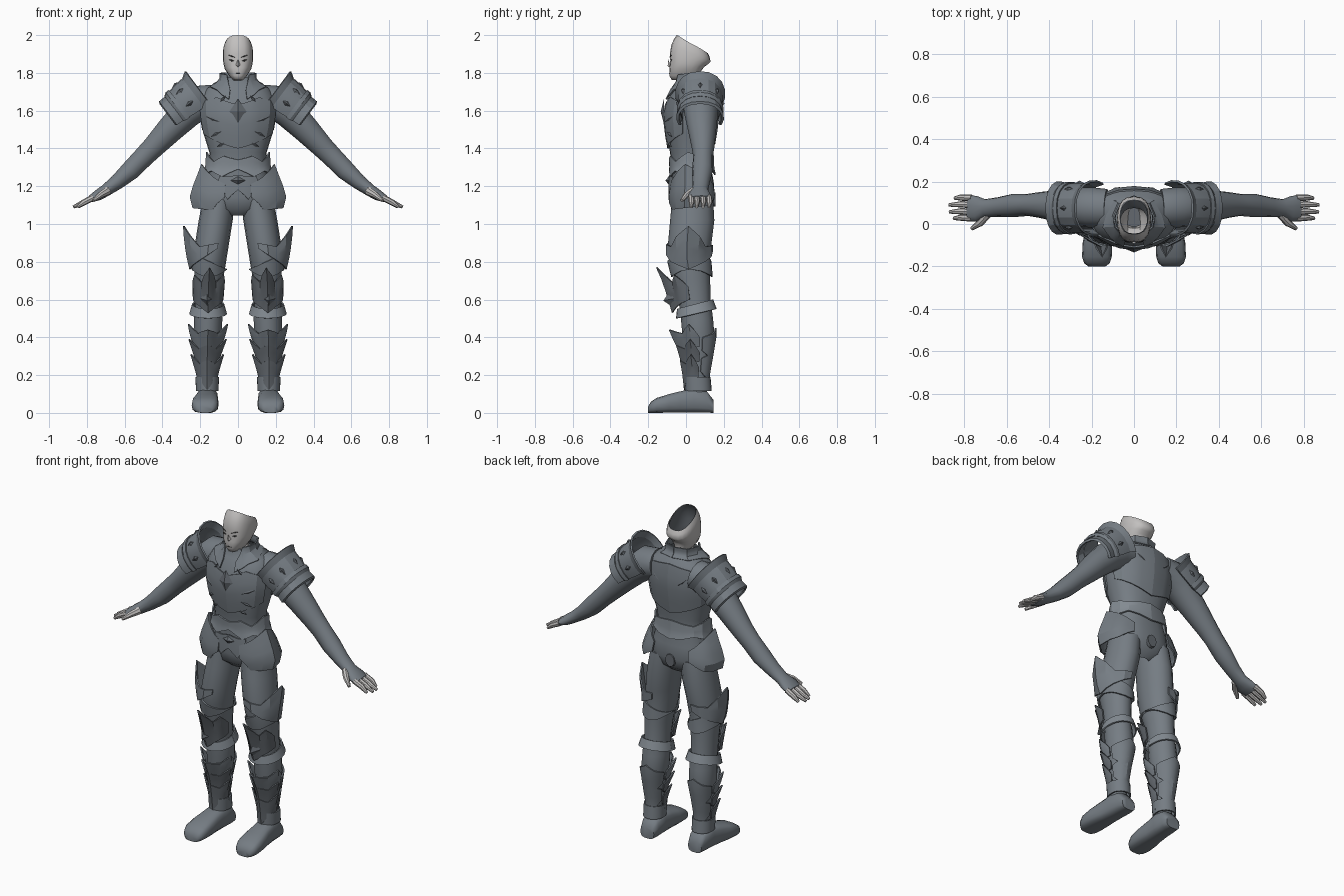
import bpy, bmesh, math
from mathutils import Vector as V


def material(name, rgb):
    m = bpy.data.materials.new(name)
    m.diffuse_color = (*rgb, 1)
    return m


ARMOUR = material("slate_armour", (.18, .205, .23))
TRIM = material("pale_steel_trim", (.23, .26, .29))
DARK = material("dark_steel", (.125, .14, .157))
SKIN = material("pale_skin", (.54, .527, .52))
INK = material("ink", (.05, .05, .05))


def spow(v, e):
    return math.copysign(abs(v) ** e, v)


def finish(name, bm, mat, mirror=True, thick=0, sharp=35):
    bmesh.ops.recalc_face_normals(bm, faces=bm.faces[:])
    for f in bm.faces:
        f.smooth = sharp > 0
    for e in bm.edges:
        e.smooth = len(e.link_faces) == 2 and e.calc_face_angle(0) < math.radians(sharp)
    me = bpy.data.meshes.new(name)
    bm.to_mesh(me)
    bm.free()
    me.materials.append(mat)
    ob = bpy.data.objects.new(name, me)
    bpy.context.collection.objects.link(ob)
    if thick:
        s = ob.modifiers.new("thickness", 'SOLIDIFY')
        s.thickness = thick
        s.offset = 0
    if mirror:
        ob.modifiers.new("mirror", 'MIRROR')
    return ob


def loft(name, rings, mat, closed=True, caps=False, **kw):
    bm = bmesh.new()
    rows = [[bm.verts.new(p) for p in r] for r in rings]
    n = len(rows[0])
    for a, b in zip(rows, rows[1:]):
        for i in range(n if closed else n - 1):
            j = (i + 1) % n
            bm.faces.new((a[i], a[j], b[j], b[i]))
    if caps:
        bm.faces.new(rows[0])
        bm.faces.new(rows[-1])
    return finish(name, bm, mat, **kw)


def tube(name, pts, mat, n=12, ref=(0, 1, 0), axis=None, e=1, caps=True, **kw):
    """Points are x, y, z, radius along ref, radius across it."""
    rings = []
    for i, p in enumerate(pts):
        a, b = pts[max(i - 1, 0)], pts[min(i + 1, len(pts) - 1)]
        t = V(axis) if axis else (V(b[:3]) - V(a[:3])).normalized()
        u = V(ref)
        u = (u - t * u.dot(t)).normalized()
        v = t.cross(u)
        ring = []
        for k in range(n):
            w = math.tau * k / n
            ring.append(V(p[:3]) + u * p[3] * spow(math.cos(w), e) + v * p[4] * spow(math.sin(w), e))
        rings.append(ring)
    return loft(name, rings, mat, caps=caps, **kw)


def surface(body, z, ang, off):
    """Point at a height and angle on a stack of z, cx, cy, rx, ry sections."""
    rings, e = body
    z0 = min(max(z, rings[0][0]), rings[-1][0])
    for a, b in zip(rings, rings[1:]):
        if a[0] <= z0 <= b[0]:
            f = (z0 - a[0]) / (b[0] - a[0])
            _, cx, cy, rx, ry = [p + (q - p) * f for p, q in zip(a, b)]
            break
    w = math.radians(ang)
    return V((cx + (rx + off) * spow(math.cos(w), e), cy + (ry + off) * spow(math.sin(w), e), z))


def wrap(name, body, cols, mat, rows=4, thick=.008):
    """Plate around a body; columns are angle, low z, low offset, high z, high offset."""
    fine = []
    for a, b in zip(cols, cols[1:]):
        fine += [a, [(p + q) / 2 for p, q in zip(a, b)]]
    fine.append(cols[-1])
    rings = [[surface(body, zb + (zt - zb) * k / rows, a, ob + (ot - ob) * k / rows)
              for a, zb, ob, zt, ot in fine] for k in range(rows + 1)]
    return loft(name, rings, mat, closed=False, thick=thick, sharp=25)


def gem(name, c, normal, w, h, depth, mat, up=(0, 0, 1), mirror=True):
    """Four-sided stud."""
    n, u, c = V(normal).normalized(), V(up), V(c)
    u = (u - n * u.dot(n)).normalized()
    s = n.cross(u)
    bm = bmesh.new()
    base = [bm.verts.new(c + d) for d in (s * w, u * h, -s * w, -u * h)]
    tip = bm.verts.new(c + n * depth)
    bm.faces.new(base)
    for i in range(4):
        bm.faces.new((base[i], base[(i + 1) % 4], tip))
    return finish(name, bm, mat, mirror=mirror, sharp=0)


# Torso and legs
TORSO = ([(1.045, 0, .035, .05, .06), (1.08, 0, .035, .15, .1), (1.14, 0, .037, .178, .116),
          (1.22, 0, .035, .17, .112), (1.30, 0, .03, .148, .103), (1.38, 0, .025, .152, .11),
          (1.48, 0, .025, .183, .128), (1.58, 0, .027, .2, .14), (1.66, 0, .037, .2, .132),
          (1.72, 0, .045, .165, .11), (1.755, 0, .035, .095, .08), (1.775, 0, .03, .085, .075)], .85)
LEG = ([(.09, .163, .06, .045, .05), (.2, .163, .06, .045, .052), (.3, .163, .065, .055, .065),
        (.42, .16, .065, .075, .085), (.5, .158, .058, .075, .085), (.6, .158, .045, .07, .085),
        (.7, .155, .035, .075, .093), (.8, .148, .018, .085, .107), (.9, .137, .02, .09, .115),
        (1.02, .118, .033, .09, .117), (1.14, .1, .035, .085, .108)], 1)
for name, body, n, caps, mir in (("torso", TORSO, 24, False, False), ("leg", LEG, 16, True, True)):
    tube(name, [(x, y, z, rx, ry) for z, x, y, rx, ry in body[0]], ARMOUR, n, ref=(1, 0, 0),
         axis=(0, 0, 1), e=body[1], caps=caps, mirror=mir, sharp=50)

# Boots
foot = [(.145, .16, .045, .07), (.11, .16, .055, .115), (.04, .163, .058, .13), (-.03, .168, .062, .115),
        (-.09, .172, .07, .1), (-.155, .175, .07, .08), (-.185, .175, .06, .06), (-.2, .175, .04, .035)]
tube("boot", [(x, y, h / 2, w, h / 2) for y, x, w, h in foot], ARMOUR, 14, ref=(1, 0, 0),
     axis=(0, -1, 0), e=.65, sharp=50)

# Arms, palms and fingers
tube("arm", [(.13, .075, 1.655, .09, .085), (.2, .078, 1.645, .095, .095), (.27, .08, 1.59, .09, .085),
             (.36, .085, 1.5, .075, .073), (.45, .09, 1.405, .06, .06), (.5, .09, 1.355, .052, .056),
             (.57, .087, 1.283, .055, .053), (.64, .08, 1.222, .046, .041), (.70, .075, 1.178, .042, .033),
             (.74, .072, 1.153, .06, .03), (.78, .074, 1.133, .062, .019)], ARMOUR, 14, sharp=50)
for i, (y, tip) in enumerate(((.122, .845), (.09, .872), (.057, .87), (.027, .85))):
    tube(f"finger_{i + 1}", [(.765, y, 1.14, .016, .017), (.815, y + .003, 1.115, .015, .016),
                             (tip, y, 1.09, .008, .008)], SKIN, 8)
tube("thumb", [(.69, .045, 1.175, .024, .019), (.725, .005, 1.155, .018, .017),
               (.765, -.022, 1.125, .009, .009)], SKIN, 8, ref=(0, 0, 1))

# Open-topped head with neck and a dark inner lining
head = [(1.70, .05, -.01, .09, 1.70), (1.76, .05, -.02, .085, 1.745), (1.762, .03, -.075, .083, 1.765),
        (1.785, .047, -.088, .08, 1.785), (1.83, .07, -.087, .08, 1.81), (1.865, .077, -.083, .095, 1.83),
        (1.90, .08, -.086, .115, 1.845), (1.95, .08, -.077, .13, 1.86), (1.98, .077, -.063, .125, 1.885),
        (2.0, .068, -.05, .115, 1.905)]


def head_ring(zf, rx, yf, yb, zb, inset=0):
    ws = [math.tau * k / 20 for k in range(20)]
    return [((rx - inset) * spow(math.sin(w), .75), (yf + yb) / 2 - ((yb - yf) / 2 - inset) * spow(math.cos(w), .9),
             zf + (zb - zf) * (1 - math.cos(w)) / 2) for w in ws]


loft("head", [head_ring(*h) for h in head], SKIN, mirror=False, sharp=60)
loft("head_lining", [head_ring(*h, inset=.005) for h in head[4:]], DARK, mirror=False, sharp=60)
tube("neck_hollow", [(0, .035, 1.755, .05, .05), (0, .035, 1.76, .05, .05)], DARK, 14, ref=(1, 0, 0), mirror=False)
gem("nose", (0, -.083, 1.843), (0, -1, -.4), .012, .03, .015, SKIN, mirror=False)
gem("eye", (.034, -.079, 1.866), (.3, -1, 0), .016, .005, .004, INK, up=(-.25, 0, 1))
gem("brow", (.036, -.081, 1.889), (.3, -1, 0), .024, .003, .005, INK, up=(-.35, 0, 1))
gem("mouth", (0, -.088, 1.797), (0, -1, 0), .018, .003, .003, INK, mirror=False)

# Collar, breastplate and back plate
wrap("collar", TORSO, [(-80, 1.66, .012, 1.71, .012), (-55, 1.71, .01, 1.79, .008), (0, 1.74, .005, 1.80, .01),
                       (90, 1.745, .005, 1.805, .01)], ARMOUR)
wrap("breastplate", TORSO, [(-90, 1.40, .006, 1.63, .006), (-60, 1.43, .004, 1.67, .004),
                            (-15, 1.48, .003, 1.64, .003)], ARMOUR)
wrap("back_plate", TORSO, [(10, 1.50, .003, 1.64, .003), (50, 1.46, .006, 1.70, .004),
                           (90, 1.42, .008, 1.72, .006)], ARMOUR)
gem("chest_emblem", (0, -.116, 1.595), (0, -1, 0), .045, .07, .018, DARK, mirror=False)
for i, (ang, z, w, tilt) in enumerate(((-52, 1.555, .045, -.4), (-55, 1.475, .035, .5), (-62, 1.42, .028, .5),
                                       (-70, 1.66, .03, 1.2), (68, 1.63, .035, -.8))):
    p = surface(TORSO, z, ang, .006)
    gem(f"engraved_mark_{i + 1}", p, (p.x * .5, p.y - .03, 0), w, .009, .006, DARK, up=(tilt, 0, 1))

# Waist guard, hip plates and loin plate
wrap("waist_guard", TORSO, [(-90, 1.29, .012, 1.34, .008), (-65, 1.25, .014, 1.36, .008), (-40, 1.28, .02, 1.33, .01),
                            (-5, 1.26, .025, 1.38, .014), (40, 1.29, .018, 1.35, .01), (90, 1.26, .014, 1.37, .008)], TRIM)
wrap("hip_plate", TORSO, [(-72, 1.14, .016, 1.21, .01), (-45, 1.075, .045, 1.25, .016), (-10, 1.085, .088, 1.315, .045),
                          (25, 1.10, .06, 1.26, .02), (55, 1.15, .018, 1.21, .012)], ARMOUR)
wrap("loin_plate", TORSO, [(-90, 1.18, .012, 1.26, .012), (-76, 1.13, .01, 1.25, .01),
                           (-58, 1.21, .008, 1.25, .008)], ARMOUR)
gem("buckle", (0, -.089, 1.23), (0, -1, 0), .04, .025, .02, DARK, mirror=False)
tube("tail_socket", [(0, .14, 1.13, .032, .04), (0, .157, 1.13, .03, .037)], DARK, 14, ref=(1, 0, 0), mirror=False)

# Shoulder guards: open arches following the upper arm
D, N, C = V((.8, 0, -.6)), V((.6, 0, .8)), V((.2, .075, 1.68))


def arch_point(s, rn, ry, deg):
    w = math.radians(deg)
    return C + D * s + N * rn * spow(math.sin(w), .95) - V((0, ry * spow(math.cos(w), .9), 0))


def arch(name, stations, mat):
    rings = [[arch_point(*st, -28 + 236 * k / 12) for k in range(13)] for st in stations]
    loft(name, rings, mat, closed=False, thick=.01, sharp=20)


arch("shoulder_guard", [(-.015, .148, .128), (.02, .125, .115), (.08, .12, .115), (.145, .105, .108)], ARMOUR)
arch("shoulder_rim", [(.115, .119, .118), (.135, .119, .12), (.15, .108, .112)], ARMOUR)
arch("shoulder_band", [(.14, .104, .11), (.19, .102, .122), (.195, .092, .112)], ARMOUR)
for i, deg in enumerate((0, 42, 90, 138, 180)):
    w = math.radians(deg)
    out = N * math.sin(w) - V((0, 1, 0)) * math.cos(w)
    gem(f"shoulder_stud_{i + 1}", arch_point(.07, .119, .114, deg), out, .018, .032, .016, DARK, up=D)

# Thigh guards
wrap("thigh_guard", LEG, [(-110, .87, .008, .90, .006), (-50, .80, .018, .88, .012), (-5, .76, .022, .99, .075),
                          (40, .80, .018, .88, .014), (95, .85, .008, .89, .006)], ARMOUR)
wrap("thigh_band", LEG, [(a, .72 + .04 * math.cos(math.radians(a)) ** 2, .01,
                          .80 + .04 * math.cos(math.radians(a)), .006) for a in range(-180, 181, 30)], ARMOUR, rows=2)

# Knee guards
wrap("knee_guard", LEG, [(-165, .60, .01, .67, .01), (-135, .58, .018, .73, .03), (-112, .56, .022, .69, .022),
                         (-90, .53, .04, .77, .075), (-68, .56, .022, .69, .022), (-45, .58, .018, .73, .03),
                         (-15, .60, .01, .67, .01)], DARK)
gem("knee_stud", (.163, -.066, .605), (0, -1, -.2), .035, .055, .055, DARK)
wrap("knee_band", LEG, [(a, .525 + .025 * math.sin(math.radians(a)), .022, .575 + .025 * math.sin(math.radians(a)), .01)
                        for a in range(-180, 181, 30)], TRIM, rows=2)

# Spiked shin tiers
for i, (z, lean) in enumerate(((.45, .065), (.37, .04), (.29, .03))):
    wrap(f"shin_tier_{i + 1}", LEG, [(-185, z - .10, .005, z - .05, .006), (-158, z - .10, .01, z + .02, .036),
                                    (-125, z - .12, .012, z - .03, .015), (-90, z - .17, .016, z - .01, lean),
                                    (-55, z - .12, .012, z - .03, .015), (-22, z - .10, .01, z + .02, .036),
                                    (5, z - .10, .005, z - .05, .006)], DARK if i else ARMOUR)

# Calf plates and ankle cuffs
for i, z in enumerate((.36, .25)):
    wrap(f"calf_plate_{i + 1}", LEG, [(15, z - .03, .005, z + .04, .006), (55, z - .07, .008, z + .06, .008),
                                     (90, z - .10, .01, z + .09, .01), (125, z - .07, .008, z + .06, .008),
                                     (165, z - .03, .005, z + .04, .006)], ARMOUR)
wrap("ankle_cuff", LEG, [(a, .115, .01 + .012 * max(0, math.sin(math.radians(a))), .19, .014)
                         for a in range(-180, 181, 30)], ARMOUR, rows=2)
